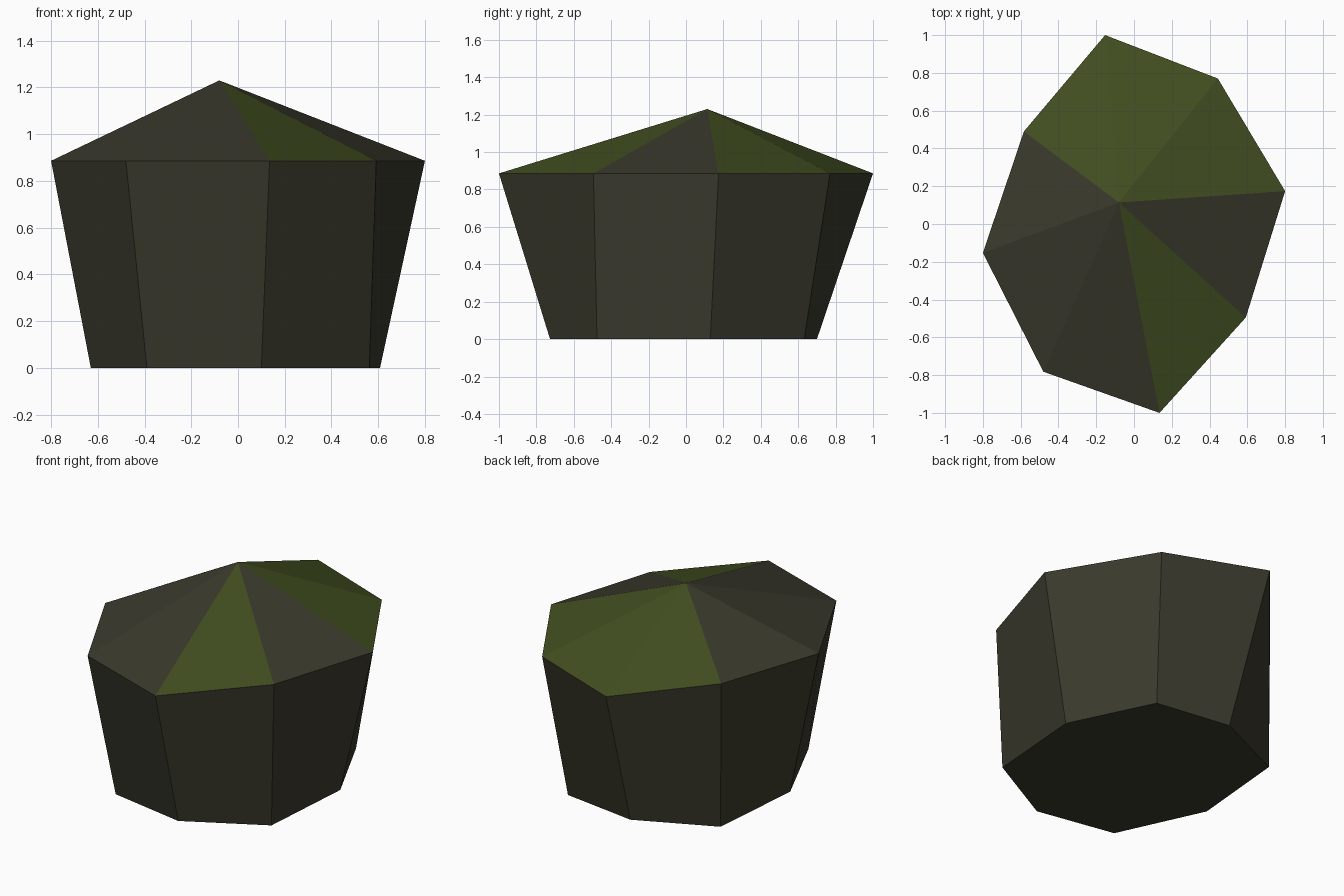
import bpy, bmesh

if "Cube" in bpy.data.objects:
    bpy.data.objects.remove(bpy.data.objects["Cube"])


def material(name, rgb):
    m = bpy.data.materials.new(name)
    m.diffuse_color = (*rgb, 1.0)
    m.use_nodes = True
    m.node_tree.nodes["Principled BSDF"].inputs["Base Color"].default_value = m.diffuse_color
    return m


stone = material("dark stone", (0.043, 0.042, 0.026))
moss = material("moss green", (0.054, 0.078, 0.015))

# Irregular eight-sided outlines, clockwise from the back
rim = [(-0.153, 1.0), (0.444, 0.77), (0.80, 0.174), (0.592, -0.495),
       (0.135, -1.0), (-0.48, -0.782), (-0.80, -0.153), (-0.583, 0.49)]
base = [(-0.11, 0.70), (0.364, 0.632), (0.608, 0.13), (0.562, -0.476),
        (0.10, -0.727), (-0.39, -0.637), (-0.63, -0.117), (-0.577, 0.487)]
mossy_facets = {0, 1, 3, 7}

bm = bmesh.new()
low = [bm.verts.new((x, y, 0.0)) for x, y in base]
high = [bm.verts.new((x, y, 0.886)) for x, y in rim]
peak = bm.verts.new((-0.08, 0.114, 1.23))

# Underside, side walls and faceted cap with moss on some facets
bm.faces.new(low)
for i in range(8):
    j = (i + 1) % 8
    bm.faces.new((low[i], low[j], high[j], high[i]))
    facet = bm.faces.new((high[i], high[j], peak))
    facet.material_index = 1 if i in mossy_facets else 0
bmesh.ops.recalc_face_normals(bm, faces=bm.faces[:])

mesh = bpy.data.meshes.new("mossy_rock")
bm.to_mesh(mesh)
bm.free()
mesh.materials.append(stone)
mesh.materials.append(moss)
rock = bpy.data.objects.new("mossy_rock", mesh)
bpy.context.collection.objects.link(rock)
